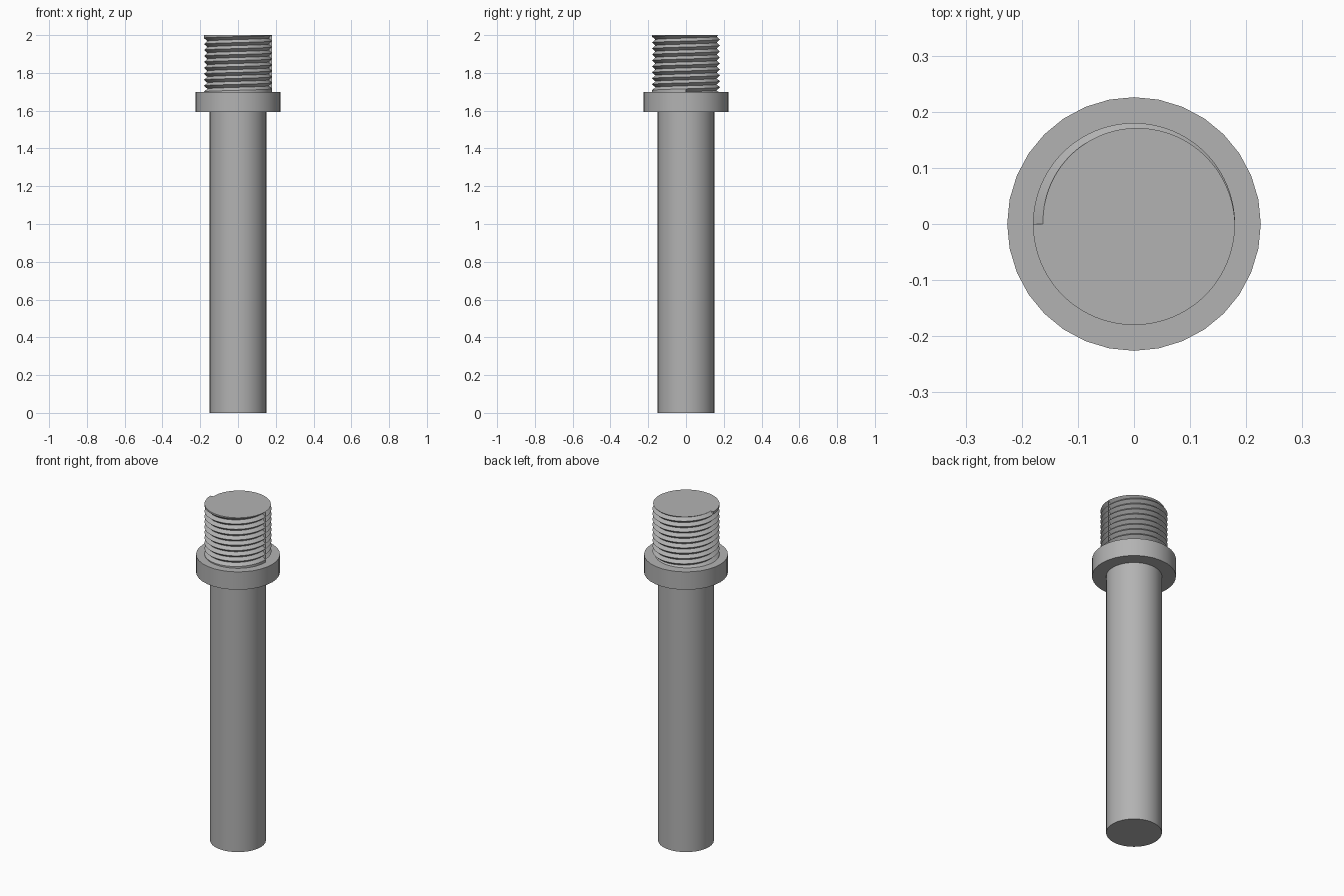
import bpy, bmesh
from math import sin, cos, pi, tau

cube = bpy.data.objects.get("Cube")
if cube:
    bpy.data.objects.remove(cube, do_unlink=True)

# Single grey metal
metal = bpy.data.materials.new("grey_metal")
metal.use_nodes = True
GREY = (0.45, 0.45, 0.45, 1)
metal.diffuse_color = GREY
metal.node_tree.nodes["Principled BSDF"].inputs["Base Color"].default_value = GREY

TOP, BASE = 2.0, 1.70            # threaded length
CREST, ROOT = 0.18, 0.162        # thread radii
PITCH = (TOP - BASE) / 9.5
STEPS = 96


def finish(obj):
    obj.data.materials.append(metal)
    bpy.ops.object.select_all(action='DESELECT')
    obj.select_set(True)
    bpy.context.view_layer.objects.active = obj
    bpy.ops.object.shade_smooth_by_angle(angle=pi / 6)


def cylinder(name, radius, z0, z1, sides):
    bpy.ops.mesh.primitive_cylinder_add(vertices=sides, radius=radius, depth=z1 - z0,
                                        location=(0, 0, (z0 + z1) / 2))
    obj = bpy.context.object
    obj.name = name
    finish(obj)


def outline(turn):
    """Thread outline (radius, height) at a fraction of a turn, trimmed to the ends."""
    points = []
    rows = round((TOP - BASE) / PITCH * 2) + 3
    for i in range(-2, rows):
        z = BASE + PITCH * (turn - 0.5 + i / 2)
        points.append((ROOT if i % 2 else CREST, z))
    # Plain run-out band beyond the end crests on the front half
    front = turn >= 0.5
    trimmed = []
    for r, z in points:
        if front and z > TOP - PITCH * 0.5 + 1e-6 and r == ROOT:
            r = CREST
        if front and z < BASE + PITCH * (turn - 0.5) - 1e-6:
            r = CREST
        trimmed.append((r, z))

    # Clamp the ends, sliding the radius along the flank
    def at(height):
        for (r0, z0), (r1, z1) in zip(trimmed, trimmed[1:]):
            if z0 - 1e-9 <= height <= z1 + 1e-9:
                return r0 + (r1 - r0) * (height - z0) / (z1 - z0)
        return CREST

    last_crest = max(z for r, z in points if r == CREST and z <= TOP + 1e-6)
    top_r = CREST if front else at(TOP)
    result = []
    for r, z in trimmed:
        if z <= BASE:
            result.append((CREST if front else at(BASE), BASE))
        elif z >= TOP or (front and z > last_crest + 1e-6):
            result.append((top_r, TOP))
        else:
            result.append((r, z))
    return result


def thread():
    bm = bmesh.new()
    # Two half-turn runs, so each run keeps its own end column at the steps
    half = STEPS // 2
    turns = [i / STEPS for i in range(half)] + [0.5 - 1e-5]
    turns += [i / STEPS for i in range(half, STEPS)] + [1 - 1e-5]
    columns = [[bm.verts.new((r * cos(t * tau), r * sin(t * tau), z))
                for r, z in outline(t)] for t in turns]
    for a, b in zip(columns, columns[1:] + columns[:1]):
        for j in range(len(a) - 1):
            bm.faces.new((a[j], b[j], b[j + 1], a[j + 1]))
    bm.faces.new([c[-1] for c in columns])
    bm.faces.new([c[0] for c in reversed(columns)])
    bmesh.ops.dissolve_degenerate(bm, edges=bm.edges, dist=1e-6)
    bmesh.ops.recalc_face_normals(bm, faces=bm.faces)
    mesh = bpy.data.meshes.new("threaded_end")
    bm.to_mesh(mesh)
    bm.free()
    obj = bpy.data.objects.new("threaded_end", mesh)
    bpy.context.collection.objects.link(obj)
    finish(obj)


cylinder("shaft", 0.15, 0, 1.60, 64)
cylinder("collar", 0.226, 1.594, BASE, 32)
thread()
